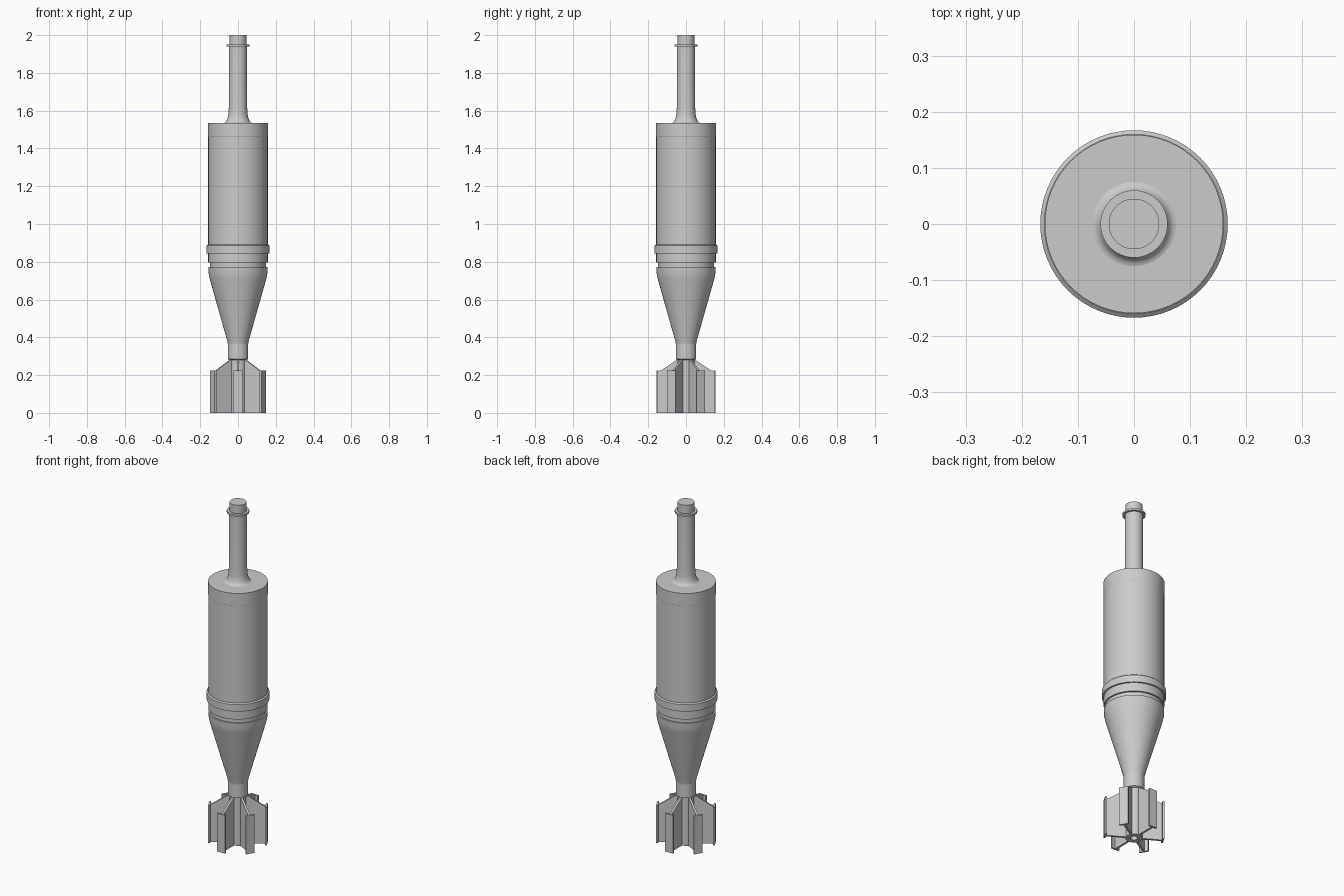
import bpy, bmesh, math
from mathutils import Matrix, Vector

cube = bpy.data.objects.get("Cube")
if cube:
    bpy.data.objects.remove(cube, do_unlink=True)

grey = bpy.data.materials.new("plain grey metal")
grey.use_nodes = True
COLOR = (0.6, 0.6, 0.6, 1)
grey.diffuse_color = COLOR
grey.node_tree.nodes["Principled BSDF"].inputs["Base Color"].default_value = COLOR


def finish(name, bm):
    bmesh.ops.remove_doubles(bm, verts=bm.verts, dist=1e-6)
    bmesh.ops.recalc_face_normals(bm, faces=bm.faces)
    mesh = bpy.data.meshes.new(name)
    bm.to_mesh(mesh)
    bm.free()
    mesh.materials.append(grey)
    obj = bpy.data.objects.new(name, mesh)
    bpy.context.collection.objects.link(obj)
    bpy.ops.object.select_all(action='DESELECT')
    obj.select_set(True)
    bpy.context.view_layer.objects.active = obj
    bpy.ops.object.shade_smooth_by_angle(angle=math.radians(25))
    return obj


def lathe(name, profile, steps=64):
    """Turn a (radius, height) profile around the vertical axis."""
    bm = bmesh.new()
    verts = [bm.verts.new((r, 0, z)) for r, z in profile]
    edges = [bm.edges.new(pair) for pair in zip(verts, verts[1:])]
    bmesh.ops.spin(bm, geom=verts + edges, cent=(0, 0, 0), axis=(0, 0, 1),
                   angle=math.tau, steps=steps, use_merge=True)
    return finish(name, bm)


def prism(bm, outline, offset):
    """Extrude a closed outline along an offset."""
    face = bm.faces.new([bm.verts.new(p) for p in outline])
    new = bmesh.ops.extrude_face_region(bm, geom=[face])["geom"]
    bmesh.ops.translate(bm, vec=Vector(offset),
                        verts=[v for v in new if isinstance(v, bmesh.types.BMVert)])


# Tail tube with a small hole in its base
lathe("tail_tube", [(0, 0.05), (0.018, 0.05), (0.018, 0), (0.045, 0), (0.045, 0.28),
                    (0.054, 0.285), (0.054, 0.375), (0, 0.375)])

# Tapered rear half
lathe("tail_cone", [(0, 0.365), (0.054, 0.365), (0.058, 0.385), (0.15, 0.71),
                    (0.156, 0.74), (0.157, 0.772), (0, 0.772)])

# Groove, bands and straight casing
lathe("groove", [(0, 0.77), (0.149, 0.77), (0.149, 0.797), (0, 0.797)])
lathe("lower_band", [(0, 0.795), (0.158, 0.795), (0.158, 0.846), (0, 0.846)])
lathe("wide_band", [(0, 0.845), (0.167, 0.845), (0.167, 0.886), (0.16, 0.892), (0, 0.892)])
lathe("casing", [(0, 0.89), (0.158, 0.89), (0.158, 1.46), (0.159, 1.462),
                 (0.159, 1.535), (0, 1.535)])

# Flared neck and long nose tube
flare = [(0.05 + 0.025 * (1 - math.sin(a)), 1.535 + 0.065 * (1 - math.cos(a)))
         for a in [math.pi / 2 * i / 8 for i in range(9)]]
lathe("nose_tube", [(0, 1.53), (0.075, 1.53)] + flare + [(0.048, 1.62), (0.048, 1.945), (0, 1.945)])
lathe("nose_ring", [(0, 1.94), (0.06, 1.94), (0.06, 1.951), (0, 1.951)])
lathe("nose_tip", [(0, 1.95), (0.045, 1.95), (0.045, 2), (0, 2)])

# Six tail fins, each with a flange across its outer edge
for i in range(6):
    bm = bmesh.new()
    web = [(0.035, 0), (0.152, 0), (0.152, 0.222), (0.135, 0.224), (0.045, 0.283), (0.035, 0.283)]
    prism(bm, [(r, -0.006, z) for r, z in web], (0, 0.012, 0))
    plate = [(0.147, -0.025), (0.157, -0.025), (0.157, 0.025), (0.147, 0.025)]
    prism(bm, [(r, y, 0) for r, y in plate], (0, 0, 0.224))
    bm.transform(Matrix.Rotation(math.radians(30 + 60 * i), 4, 'Z'))
    finish(f"tail_fin_{i + 1}", bm)
